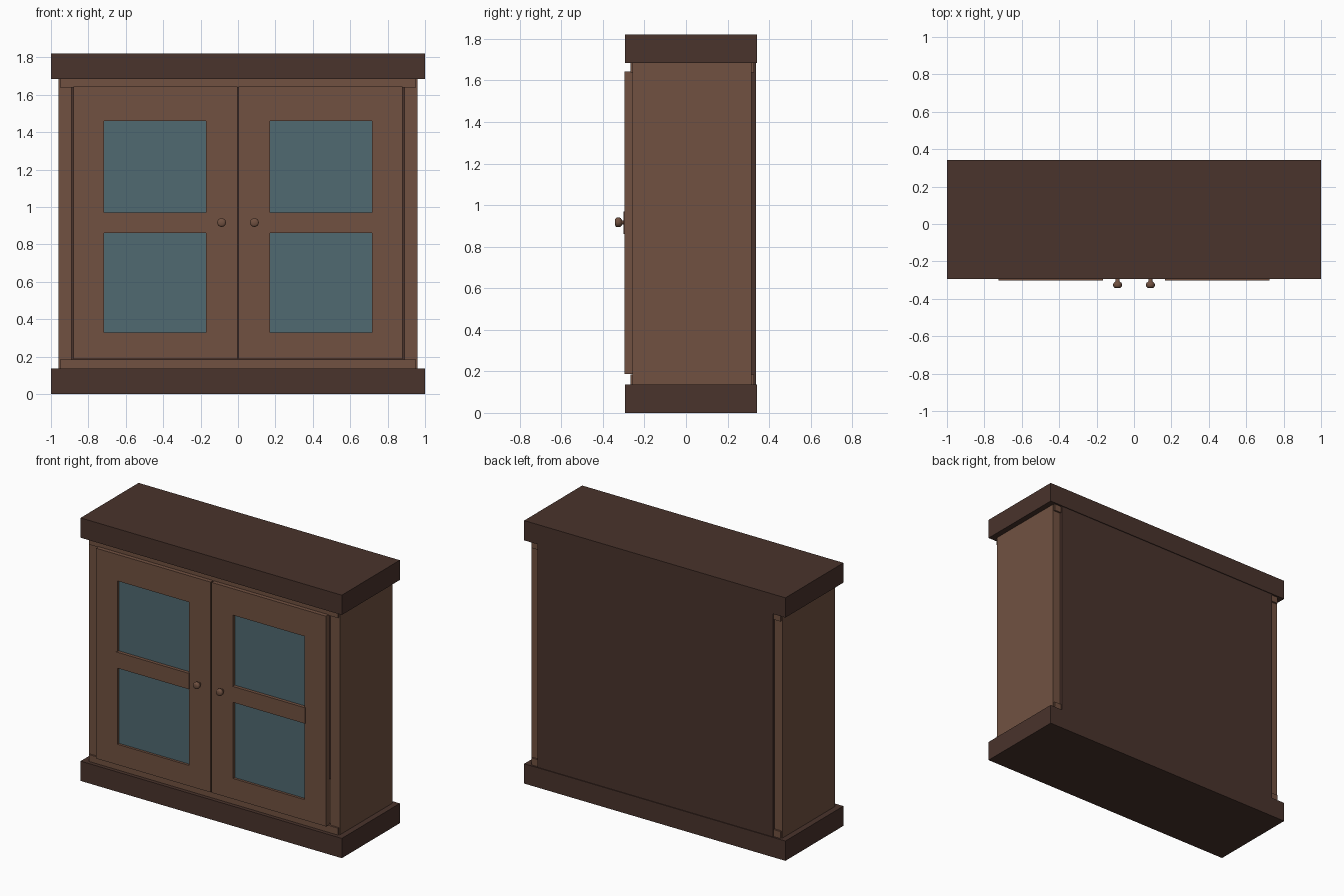
import bpy, bmesh, math
from mathutils import Matrix

if "Cube" in bpy.data.objects:
    bpy.data.objects.remove(bpy.data.objects["Cube"])


def material(name, rgb):
    m = bpy.data.materials.new(name)
    m.diffuse_color = (*rgb, 1)
    m.use_nodes = True
    m.node_tree.nodes["Principled BSDF"].inputs["Base Color"].default_value = m.diffuse_color
    return m


wood = material("brown wood", (0.165, 0.083, 0.053))
dark = material("dark wood", (0.067, 0.033, 0.025))
glass = material("blue glass", (0.081, 0.142, 0.167))


def finish(name, bm, mat):
    bmesh.ops.recalc_face_normals(bm, faces=bm.faces)
    me = bpy.data.meshes.new(name)
    bm.to_mesh(me)
    bm.free()
    me.materials.append(mat)
    ob = bpy.data.objects.new(name, me)
    bpy.context.collection.objects.link(ob)
    return ob


def box(name, x, y, z, mat):
    bm = bmesh.new()
    bmesh.ops.create_cube(bm, size=1)
    for v in bm.verts:
        for i, (a, b) in enumerate((x, y, z)):
            v.co[i] = a if v.co[i] < 0 else b
    return finish(name, bm, mat)


# Plinth and top slab
box("base_slab", (-1, 1), (-0.293, 0.341), (0, 0.137), dark)
box("top_slab", (-1, 1), (-0.293, 0.341), (1.683, 1.82), dark)

# Carcass: floor and ceiling boards, back panel
box("floor_board", (-0.952, 0.952), (-0.267, 0.328), (0.137, 0.185), wood)
box("ceiling_board", (-0.952, 0.952), (-0.267, 0.328), (1.638, 1.683), wood)
box("back_panel", (-0.9, 0.9), (0.30, 0.336), (0.137, 1.683), dark)


def door_frame(name, x0, x1, i0, i1):
    # Four mitred boards around the opening
    outer = [(x0, 0.188), (x1, 0.188), (x1, 1.643), (x0, 1.643)]
    inner = [(i0, 0.33), (i1, 0.33), (i1, 1.46), (i0, 1.46)]
    bm = bmesh.new()
    for k in range(4):
        n = (k + 1) % 4
        quad = [outer[k], outer[n], inner[n], inner[k]]
        f = [bm.verts.new((x, -0.295, z)) for x, z in quad]
        b = [bm.verts.new((x, -0.255, z)) for x, z in quad]
        bm.faces.new(f)
        bm.faces.new(b[::-1])
        for i in range(4):
            j = (i + 1) % 4
            bm.faces.new((f[i], b[i], b[j], f[j]))
    return finish(name, bm, wood)


def knob(name, x):
    # Rounded knob turned around the y axis, with a short stem
    profile = [(0, -0.341), (0.015, -0.341), (0.021, -0.337), (0.0235, -0.331),
               (0.0235, -0.322), (0.021, -0.315), (0.014, -0.309), (0.01, -0.307), (0.01, -0.28)]
    bm = bmesh.new()
    vs = [bm.verts.new((r, y, 0)) for r, y in profile]
    es = [bm.edges.new(p) for p in zip(vs, vs[1:])]
    bmesh.ops.spin(bm, geom=vs + es, cent=(0, 0, 0), axis=(0, 1, 0),
                   angle=math.tau, steps=20, use_merge=False)
    bmesh.ops.remove_doubles(bm, verts=bm.verts, dist=0.0002)
    bmesh.ops.transform(bm, matrix=Matrix.Translation((x, 0, 0.917)), verts=bm.verts)
    ob = finish(name, bm, wood)
    for p in ob.data.polygons:
        p.use_smooth = True
    return ob


# Mirrored sides and doors
for side, s in (("left", -1), ("right", 1)):
    def span(a, b):
        return tuple(sorted((a * s, b * s)))
    box(side + "_side_panel", span(0.89, 0.96), (-0.257, 0.316), (0.137, 1.683), wood)
    door_frame(side + "_door_frame", *span(0.004, 0.88), *span(0.17, 0.717))
    box(side + "_door_glass", span(0.16, 0.725), (-0.278, -0.262), (0.32, 1.47), glass)
    box(side + "_door_crossbar", span(0.165, 0.724), (-0.301, -0.26), (0.86, 0.97), wood)
    knob(side + "_knob", 0.088 * s)
